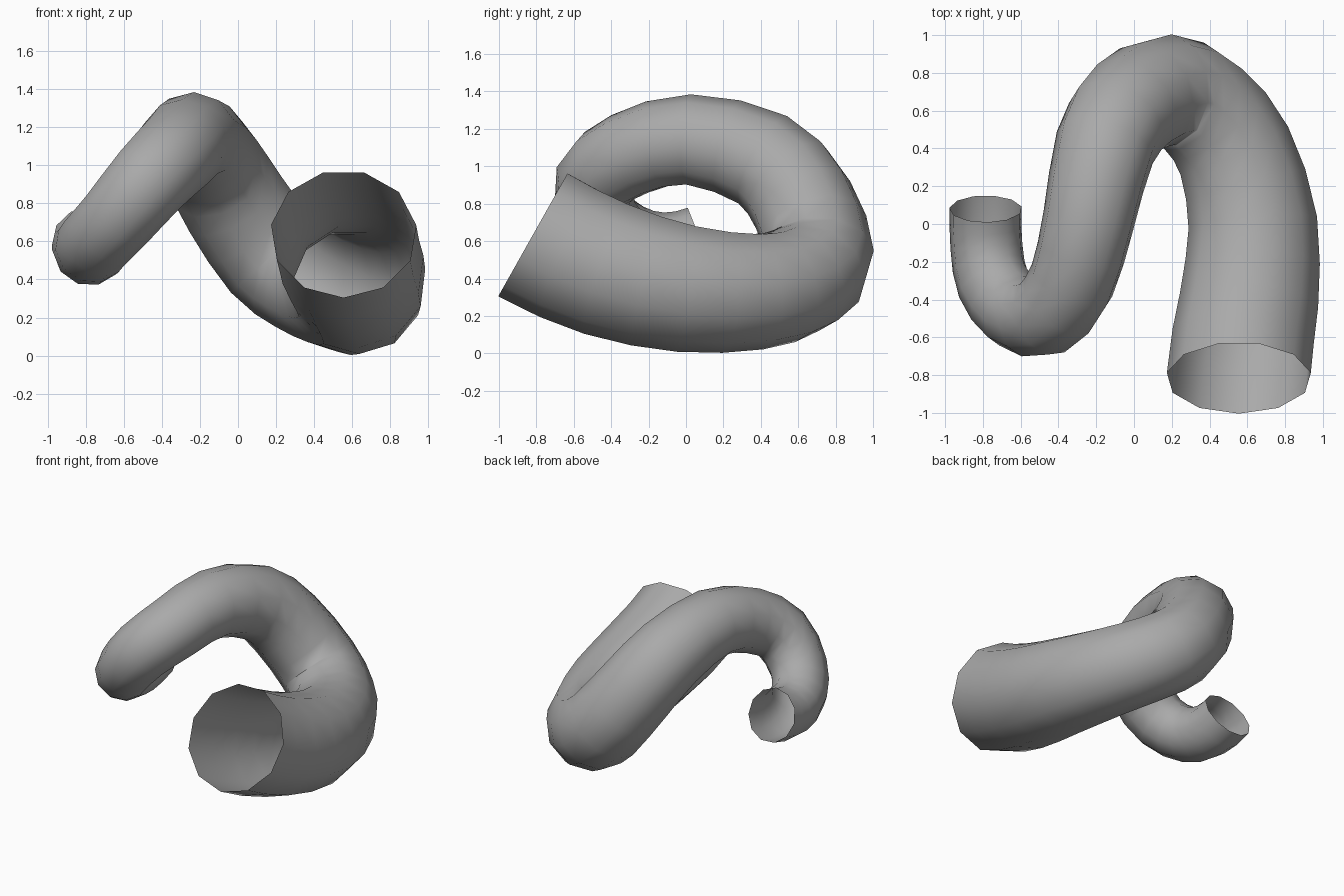
import bpy
from math import pi, cos, sin
from mathutils import Vector

cube = bpy.data.objects.get("Cube")
if cube:
    bpy.data.objects.remove(cube, do_unlink=True)

SIDES = 11
STEPS = 2

# Centreline: x, y, z, radius, from the wide mouth to the narrow end
PATH = [
    (.555, -.815, .64, .385), (.61, -.42, .455, .372), (.63, 0, .35, .345),
    (.53, .39, .335, .315), (.36, .62, .40, .30), (.18, .71, .53, .295),
    (-.02, .62, .81, .285), (-.15, .42, 1.03, .27), (-.24, .02, 1.14, .245),
    (-.33, -.31, 1.06, .232), (-.47, -.485, .92, .22), (-.63, -.46, .73, .205),
    (-.745, -.31, .605, .197), (-.78, -.12, .56, .193), (-.785, .08, .60, .192),
]
START_DIR = Vector((0, .87, -.49))
END_DIR = Vector((0, .93, .37))


def spline(p0, p1, p2, p3, t):
    return (p1 * 2 + (p2 - p0) * t + (p0 * 2 - p1 * 5 + p2 * 4 - p3) * t * t
            + (p1 * 3 - p0 - p2 * 3 + p3) * t ** 3) / 2


# Smooth the centreline, with phantom points fixing the end directions
pts = [Vector(p) for p in PATH]
first = pts[1] - (START_DIR * (pts[1] - pts[0]).length * 2).to_4d()
last = pts[-2] + (END_DIR * (pts[-1] - pts[-2]).length * 2).to_4d()
first.w, last.w = pts[0].w, pts[-1].w
ctrl = [first] + pts + [last]
line = [spline(*ctrl[i:i + 4], s / STEPS)
        for i in range(len(pts) - 1) for s in range(STEPS)] + [pts[-1]]
centres = [p.to_3d() for p in line]

# Sweep rings along the centreline with a frame that does not twist
verts, faces = [], []
up = Vector((0, 0, 1))
old = None
for i, c in enumerate(centres):
    if i == 0:
        tangent = START_DIR.normalized()
    elif i == len(centres) - 1:
        tangent = END_DIR.normalized()
    else:
        tangent = (centres[i + 1] - centres[i - 1]).normalized()
    if old:
        up = old.rotation_difference(tangent) @ up
    up = (up - tangent * up.dot(tangent)).normalized()
    side = tangent.cross(up)
    old = tangent
    for k in range(SIDES):
        a = 2 * pi * (k + .5) / SIDES
        verts.append(c + (up * cos(a) + side * sin(a)) * line[i].w)
    if i:
        for k in range(SIDES):
            n = (k + 1) % SIDES
            b = i * SIDES
            faces.append((b - SIDES + k, b - SIDES + n, b + n, b + k))

mesh = bpy.data.meshes.new("spiral_horn")
mesh.from_pydata(verts, [], faces)
mesh.update()
horn = bpy.data.objects.new("spiral_horn", mesh)
bpy.context.collection.objects.link(horn)

# Plain grey surface
grey = bpy.data.materials.new("grey")
grey.use_nodes = True
colour = (.4, .4, .4, 1)
grey.diffuse_color = colour
grey.node_tree.nodes["Principled BSDF"].inputs["Base Color"].default_value = colour
mesh.materials.append(grey)

# Smooth open tube
for poly in mesh.polygons:
    poly.use_smooth = True
